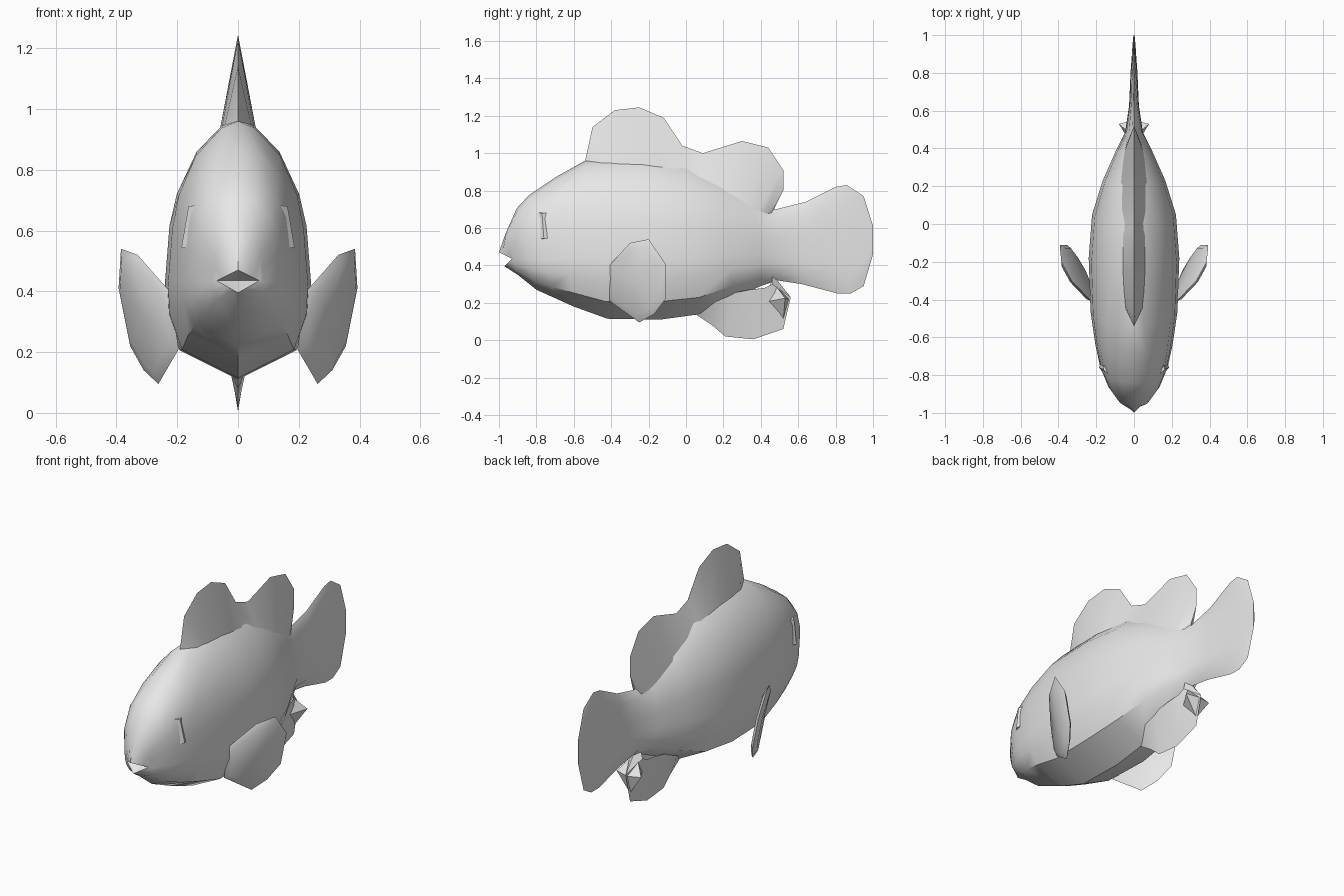
import bpy, bmesh, math

if "Cube" in bpy.data.objects:
    bpy.data.objects.remove(bpy.data.objects["Cube"])

grey = bpy.data.materials.new("pale grey")
grey.diffuse_color = (0.8, 0.8, 0.8, 1)
grey.use_nodes = True
grey.node_tree.nodes["Principled BSDF"].inputs["Base Color"].default_value = grey.diffuse_color


def finish(name, bm, angle=40):
    bmesh.ops.remove_doubles(bm, verts=bm.verts, dist=0.0005)
    bmesh.ops.recalc_face_normals(bm, faces=bm.faces)
    me = bpy.data.meshes.new(name)
    bm.to_mesh(me)
    bm.free()
    ob = bpy.data.objects.new(name, me)
    bpy.context.collection.objects.link(ob)
    me.materials.append(grey)
    bpy.ops.object.select_all(action='DESELECT')
    ob.select_set(True)
    bpy.context.view_layer.objects.active = ob
    bpy.ops.object.shade_smooth_by_angle(angle=math.radians(angle))
    return ob


def face(bm, *cos):
    bm.faces.new([bm.verts.new(c) for c in cos])


def full_ring(half):
    """Half section from belly to back, closed by its mirror image."""
    return half + [(-x, y, z) for x, y, z in half[-2:0:-1]]


# Half section: (width fraction, height fraction); sharp-backed and round-backed
LOW = [(0, 0), (.8, .11), (.98, .25), (1, .37), (.94, .58)]
SHARP = LOW + [(.84, .7), (.57, .86), (.17, .975), (0, 1)]
ROUND = LOW + [(.86, .74), (.68, .88), (.38, .97), (0, 1)]


def section(yb, zb, yt, zt, w, r):
    half = []
    for (a, h), (b, k) in zip(SHARP, ROUND):
        f = h + (k - h) * r
        half.append(((a + (b - a) * r) * w, yb + (yt - yb) * f, zb + (zt - zb) * f))
    return full_ring(half)


# Body and tail: belly y, z; back y, z; half width; back roundness
stations = [
    (-.90, .35, -.965, .57, .085, 1), (-.80, .27, -.905, .705, .145, 1),
    (-.70, .225, -.84, .775, .18, 1), (-.60, .18, -.70, .87, .205, .8),
    (-.42, .115, -.54, .96, .23, .3), (-.14, .11, -.25, .98, .24, 0),
    (.08, .14, 0, .95, .222, 0), (.25, .22, .20, .86, .165, 0),
    (.40, .29, .37, .76, .095, 0), (.49, .32, .48, .70, .047, 0),
    (.62, .30, .64, .74, .026, 0), (.81, .25, .80, .82, .018, 0),
    (.88, .25, .86, .83, .013, 0), (.95, .29, .95, .77, .008, 0),
    (1, .46, 1, .61, .003, 0)]
# Lips: lower lip, mouth corner, upper lip
low, corner, up = (0, -.97, .395), (.07, -.93, .435), (0, -1, .47)
mouth = []
for i in range(9):
    p, q, t = (low, corner, i / 4) if i <= 4 else (corner, up, (i - 4) / 4)
    mouth.append(tuple(a + (b - a) * t for a, b in zip(p, q)))
rings = [full_ring(mouth)] + [section(*s) for s in stations]
bm = bmesh.new()
loops = [[bm.verts.new(c) for c in r] for r in rings]
n = len(loops[0])
for a, b in zip(loops, loops[1:]):
    for i in range(n):
        j = (i + 1) % n
        bm.faces.new((a[i], a[j], b[j], b[i]))
throat = bm.verts.new((0, -.90, .435))
for i in range(n):
    bm.faces.new((loops[0][(i + 1) % n], loops[0][i], throat))
bm.faces.new(loops[-1])
finish("body_and_tail", bm)


def wedge_fin(name, rim, base):
    """Sharp rim on the centre line, thickening to a base inside the body."""
    bm = bmesh.new()
    for s in (1, -1):
        rows = [[bm.verts.new((0, y, z)) for y, z in rim],
                [bm.verts.new((s * x, y, z)) for y, z, x in base]]
        for i in range(len(rim) - 1):
            bm.faces.new((rows[0][i], rows[0][i + 1], rows[1][i + 1], rows[1][i]))
    return finish(name, bm)


wedge_fin("dorsal_fin",
          [(-.54, .955), (-.5, 1.14), (-.38, 1.23), (-.25, 1.245), (-.12, 1.19), (-.02, 1.04),
           (.09, 1.0), (.3, 1.065), (.44, 1.03), (.52, .91), (.52, .8), (.47, .7)],
          [(-.5, .91, .05), (-.44, .92, .05), (-.36, .93, .055), (-.25, .93, .06),
           (-.14, .92, .06), (-.04, .9, .06), (.08, .85, .07), (.22, .78, .07),
           (.32, .72, .06), (.38, .69, .05), (.42, .67, .04), (.44, .65, .03)])
wedge_fin("anal_fin",
          [(.05, .14), (.14, .08), (.21, .02), (.36, .005), (.52, .06), (.56, .23), (.48, .33)],
          [(.08, .2, .06), (.16, .22, .06), (.24, .25, .05), (.34, .27, .045),
           (.42, .28, .04), (.46, .3, .04), (.46, .34, .03)])

# Small flared points at the trailing edge of the anal fin
bm = bmesh.new()
for s in (1, -1):
    tip = (s * .08, .53, .225)
    edge = [(0, .46, .32), (0, .40, .2), (0, .52, .11), (0, .55, .22)]
    for a, b in zip(edge, edge[1:] + edge[:1]):
        face(bm, tip, a, b)
finish("anal_fin_flare", bm, 20)

# Paired side fins: tilted plates with a slightly raised middle
outline = [(.225, -.41, .40), (.33, -.30, .52), (.385, -.20, .54), (.393, -.11, .41),
           (.355, -.11, .22), (.31, -.17, .14), (.262, -.25, .095), (.195, -.41, .21)]
for side, s in (("right", 1), ("left", -1)):
    bm = bmesh.new()
    for off in (.014, -.01):
        mid = (s * (.295 + off), -.265 - off, .32)
        inner = [tuple(m + (c - m) * .82 for c, m in zip((s * (x + off), y - off, z), mid))
                 for x, y, z in outline]
        rim = [(s * x, y, z) for x, y, z in outline]
        for i in range(8):
            j = (i + 1) % 8
            face(bm, rim[i], rim[j], inner[j], inner[i])
            face(bm, inner[i], inner[j], mid)
    finish(side + "_side_fin", bm)

    # Eye: small flat facet standing slightly proud of the head
    front = [(.122, -.81, .685), (.163, -.77, .68), (.186, -.76, .545), (.142, -.81, .535)]
    bm = bmesh.new()
    a = [(s * x, y, z) for x, y, z in front]
    b = [(s * x * .85, y + .07, z) for x, y, z in front]
    face(bm, *a)
    for i in range(4):
        j = (i + 1) % 4
        face(bm, a[i], a[j], b[j], b[i])
    face(bm, *b)
    finish(side + "_eye", bm, 20)
